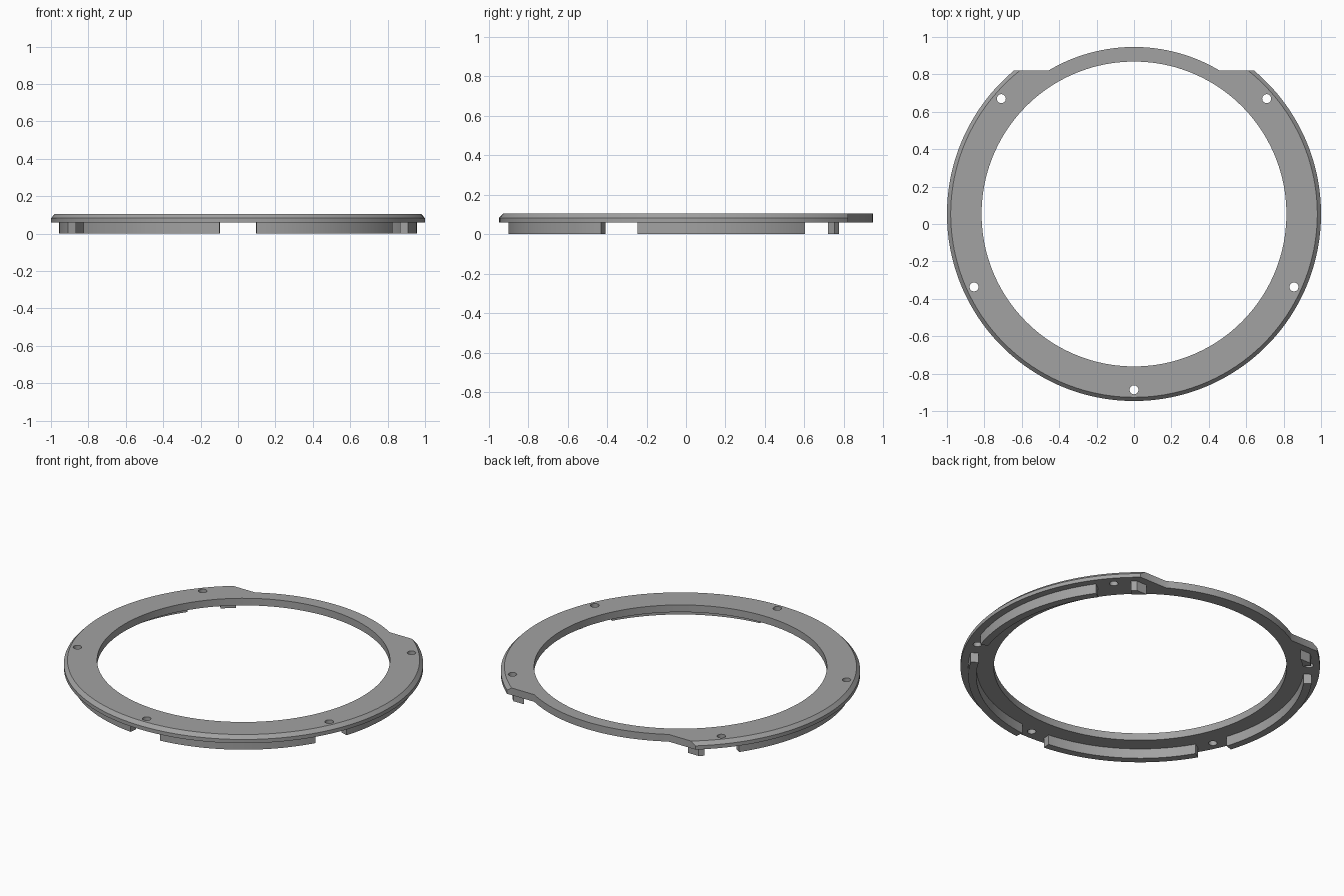
import bpy, bmesh
from math import sin, cos, asin, degrees, radians

if "Cube" in bpy.data.objects:
    bpy.data.objects.remove(bpy.data.objects["Cube"])

YC = 0.0535                      # ring centre in y
Z_LOW, Z_MID, Z_TOP = 0.06, 0.083, 0.104
R_IN, R_BACK, R_OUT = 0.815, 0.893, 1.0
FLAT = 0.821 - YC                # height of the flat cuts above the ring centre
HOLES = (-90, -24.5, 41, 139, 204.5)

grey = bpy.data.materials.new("dark_grey")
grey.diffuse_color = (0.36, 0.36, 0.36, 1)
grey.use_nodes = True
grey.node_tree.nodes["Principled BSDF"].inputs["Base Color"].default_value = grey.diffuse_color


def arc(r, a0, a1, n, cx=0, cy=0):
    """Points on an arc, angles in degrees, both ends included."""
    return [(cx + r * cos(radians(a0 + (a1 - a0) * i / n)),
             cy + r * sin(radians(a0 + (a1 - a0) * i / n))) for i in range(n + 1)]


def circle(r, n, cx=0, cy=0):
    return arc(r, 0, 360, n, cx, cy)[:-1]


def loft(name, walls):
    """Each wall is a list of (outline, z); first and last outlines get capped."""
    bm = bmesh.new()
    caps = ([], [])
    for wall in walls:
        rings = [[bm.verts.new((x, y + YC, z)) for x, y in pts] for pts, z in wall]
        n = len(rings[0])
        for lo, hi in zip(rings, rings[1:]):
            for i in range(n):
                j = (i + 1) % n
                bm.faces.new((lo[i], lo[j], hi[j], hi[i]))
        for cap, ring in zip(caps, (rings[0], rings[-1])):
            cap += [bm.edges.get((ring[i], ring[(i + 1) % n])) for i in range(n)]
    for cap in caps:
        bmesh.ops.triangle_fill(bm, edges=cap, use_beauty=True, normal=(0, 0, 1))
    bmesh.ops.recalc_face_normals(bm, faces=bm.faces)
    mesh = bpy.data.meshes.new(name)
    bm.to_mesh(mesh)
    bm.free()
    mesh.materials.append(grey)
    ob = bpy.data.objects.new(name, mesh)
    bpy.context.collection.objects.link(ob)
    bpy.ops.object.select_all(action='DESELECT')
    ob.select_set(True)
    bpy.context.view_layer.objects.active = ob
    bpy.ops.object.shade_smooth_by_angle(angle=radians(30))
    return ob


def outline(r):
    """Large arc, two flats and the smaller raised arc at the back."""
    a = degrees(asin(FLAT / r))
    b = degrees(asin(FLAT / R_BACK))
    return arc(r, 180 - a, 360 + a, 140) + arc(R_BACK, b, 180 - b, 32)


# Flat ring with chamfered rim and five screw holes
walls = [[(outline(R_OUT), Z_LOW), (outline(R_OUT), Z_MID), (outline(R_OUT - 0.02), Z_TOP)]]
inner = circle(R_IN, 160)
walls.append([(inner, Z_LOW), (inner, Z_TOP)])
for a in HOLES:
    hole = circle(0.024, 24, 0.94 * cos(radians(a)), 0.94 * sin(radians(a)))
    walls.append([(hole, Z_LOW), (hole, Z_TOP)])
loft("ring_flange", walls)

# Locating ribs underneath, with gaps around the screw holes
RO, RI = 0.957, 0.912
CUT = 0.775 - YC                 # back ribs end in a cut parallel to the flats
ribs = {
    "front_rib": (-84, -30.3, -30.3, 40),
    "side_rib": (-18.2, 35.1, 35.1, 40),
    "back_rib": (47, degrees(asin(CUT / RO)), degrees(asin(CUT / RI)), 4),
}
for name, (start, end_out, end_in, n) in ribs.items():
    shape = arc(RO, start, end_out, n) + arc(RI, end_in, start, n)
    for side, s in (("right", 1), ("left", -1)):
        pts = [(s * x, y) for x, y in shape]
        loft(f"{name}_{side}", [[(pts, 0), (pts, Z_LOW)]])
